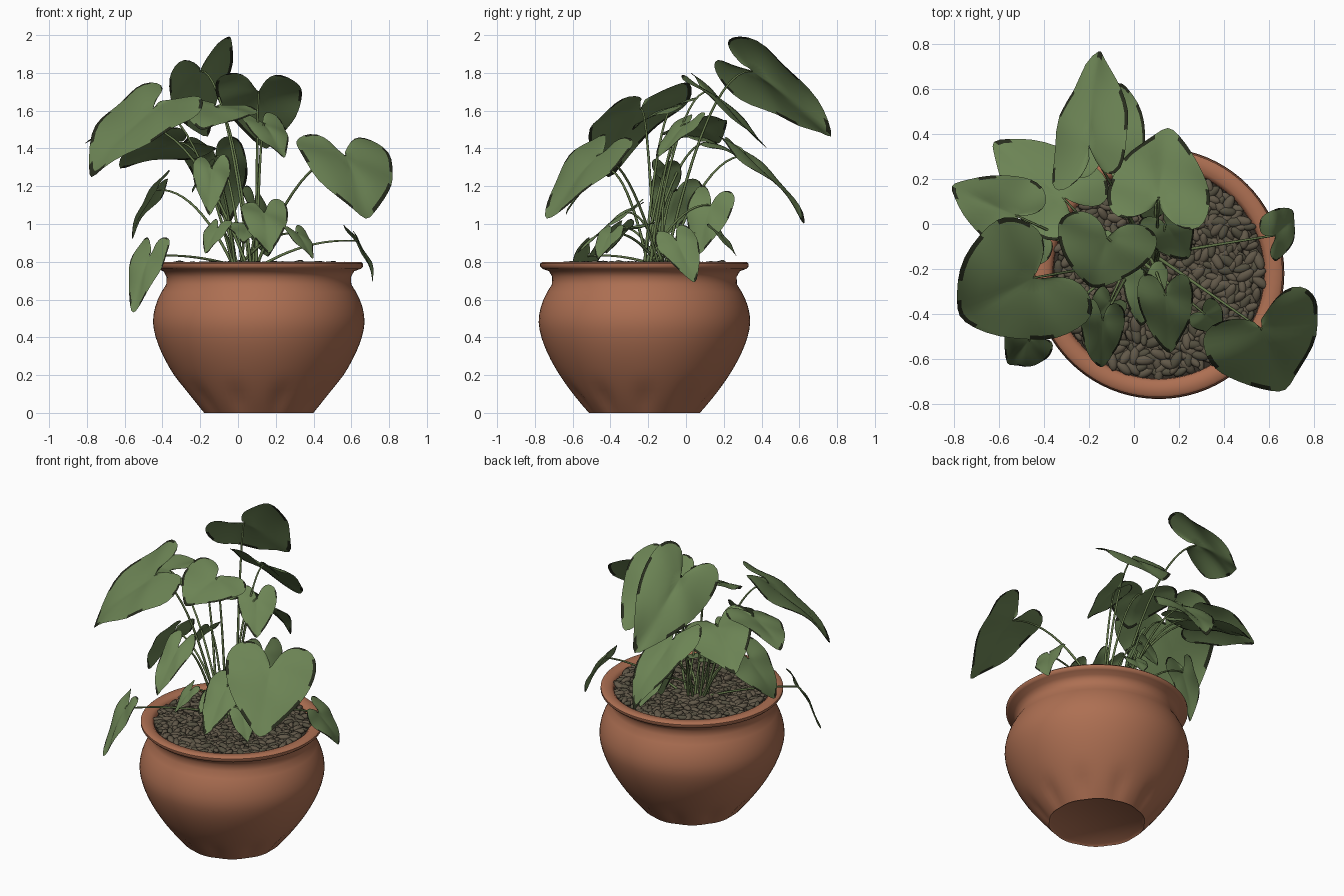
import bpy, bmesh, math, random
from mathutils import Vector, Matrix

random.seed(4)
if "Cube" in bpy.data.objects:
    bpy.data.objects.remove(bpy.data.objects["Cube"])

CX, CY = 0.11, -0.22                      # pot centre
CROWN = Vector((0.04, -0.17, 0.76))       # where the stems rise


def material(name, rgb):
    m = bpy.data.materials.new(name)
    m.use_nodes = True
    m.diffuse_color = (*rgb, 1)
    m.node_tree.nodes["Principled BSDF"].inputs["Base Color"].default_value = (*rgb, 1)
    return m


TERRACOTTA = material("terracotta", (0.42, 0.16, 0.085))
LEAF = material("leaf green", (0.15, 0.23, 0.09))
EDGE = material("leaf edge", (0.02, 0.025, 0.012))
STEM = material("stem green", (0.13, 0.19, 0.07))
STONE = material("brown pebble", (0.12, 0.098, 0.066))
OLIVE = material("olive pebble", (0.09, 0.08, 0.052))
SOIL = material("dark soil", (0.035, 0.028, 0.02))


def finish(name, bm, mats, angle=180):
    me = bpy.data.meshes.new(name)
    bm.to_mesh(me)
    bm.free()
    for m in mats:
        me.materials.append(m)
    ob = bpy.data.objects.new(name, me)
    bpy.context.collection.objects.link(ob)
    bpy.ops.object.select_all(action='DESELECT')
    ob.select_set(True)
    bpy.context.view_layer.objects.active = ob
    bpy.ops.object.shade_smooth_by_angle(angle=math.radians(angle))
    return ob


# Pot: round belly and flared rim, with shallow flutes around the foot
def belly_radius(z):
    if z < 0.48:
        return 0.56 - 0.875 * (0.48 - z) ** 1.62
    return 0.56 - 1.75 * (z - 0.48) ** 2


def build_pot(steps=80):
    rows = 17
    heights = [0.68 * i / rows for i in range(rows + 1)]
    rim = [(0.488, 0.72), (0.505, 0.75), (0.54, 0.763), (0.552, 0.775), (0.552, 0.79),
           (0.54, 0.8), (0.49, 0.797), (0.472, 0.78), (0.465, 0.72)]
    profile = [(0.28, 0.012)] + [(belly_radius(z), z) for z in heights] + rim
    bm = bmesh.new()
    rings = []
    for r, z in profile:
        ring = []
        for i in range(steps):
            a = math.tau * i / steps
            flute = max(0, 1 - abs(z - 0.07) / 0.11) * (0.5 + 0.5 * math.cos(10 * a)) ** 2
            q = r * (1 - 0.05 * flute)
            ring.append(bm.verts.new((CX + q * math.cos(a), CY + q * math.sin(a), z)))
        rings.append(ring)
    for lo, hi in zip(rings, rings[1:]):
        for i in range(steps):
            j = (i + 1) % steps
            bm.faces.new((lo[i], lo[j], hi[j], hi[i]))
    bm.faces.new(rings[0][::-1])
    finish("pot", bm, [TERRACOTTA], 50)


build_pot()

# Soil bed
bm = bmesh.new()
bmesh.ops.create_circle(bm, cap_ends=True, segments=48, radius=0.475,
                        matrix=Matrix.Translation((CX, CY, 0.76)))
finish("soil", bm, [SOIL])

# Pebbles: elongated stones scattered over the soil, some olive
bm = bmesh.new()
COUNT = 650
GOLDEN = math.pi * (3 - math.sqrt(5))
for i in range(COUNT):
    r = 0.455 * math.sqrt((i + 0.5) / COUNT)
    a = i * GOLDEN
    place = Matrix.Translation((CX + r * math.cos(a), CY + r * math.sin(a),
                                0.776 + random.uniform(-0.01, 0.01)))
    turn = Matrix.Rotation(random.uniform(0, math.tau), 4, 'Z')
    tilt = Matrix.Rotation(random.uniform(-0.4, 0.4), 4, 'Y')
    size = random.uniform(0.8, 1.35)
    shape = Matrix.Diagonal((0.036 * size, 0.018 * size, 0.014 * size, 1))
    stone = bmesh.ops.create_icosphere(bm, subdivisions=2, radius=1,
                                       matrix=place @ turn @ tilt @ shape)
    for face in {f for v in stone["verts"] for f in v.link_faces}:
        face.material_index = i % 3 == 0
finish("pebbles", bm, [STONE, OLIVE])

# Half outline of a heart leaf: (across, along), from tip round the lobe
HALF = [(0, 1.03), (0.11, 0.88), (0.26, 0.67), (0.4, 0.43), (0.48, 0.18), (0.51, -0.03),
        (0.48, -0.22), (0.37, -0.34), (0.22, -0.35), (0.1, -0.24), (0.03, -0.1)]


# Leaf: a cupped heart sheet from notch to tip; roll lifts its right-hand side
def build_leaf(name, notch, tip, width, roll=0):
    along = tip - notch
    length = along.length
    along.normalize()
    flat = along.cross(Vector((0, 0, 1))).normalized()
    side = Matrix.Rotation(-math.radians(roll), 3, along) @ flat
    up = side.cross(along)
    wave = random.uniform(0, math.tau)
    bm = bmesh.new()
    centre = bm.verts.new(notch)
    outline = [(-u, v) for u, v in HALF[:0:-1]] + HALF
    rings = []
    for f in (0.33, 0.68, 0.975, 1):
        ring = []
        for u, v in outline:
            u, v = u * f, v * f
            lift = 0.16 * v * (1 - v) + 0.22 * abs(u) - 0.5 * u * u
            lift += 0.045 * f * math.sin(9 * v + 5 * u + wave)
            ring.append(bm.verts.new(notch + side * u * width + along * v * length
                                     + up * lift * length))
        rings.append(ring)
    for i in range(len(outline) - 1):
        bm.faces.new((centre, rings[0][i + 1], rings[0][i]))
        for lo, hi in zip(rings, rings[1:]):
            face = bm.faces.new((lo[i], lo[i + 1], hi[i + 1], hi[i]))
            # Withered dark rim in patches
            face.material_index = hi is rings[-1] and math.sin(2 * i + wave) > 0
    bm.normal_update()
    if sum((f.normal for f in bm.faces), Vector()).dot(up) < 0:
        bmesh.ops.reverse_faces(bm, faces=bm.faces)
    finish(name, bm, [LEAF, EDGE]).modifiers.new("smooth", 'SUBSURF').levels = 1


# Stems: arching tubes gathered in one curve object
stems = bpy.data.curves.new("stems", 'CURVE')
stems.dimensions = '3D'
stems.bevel_depth = 0.007
stems.bevel_resolution = 1
stems.materials.append(STEM)
bpy.context.collection.objects.link(bpy.data.objects.new("stems", stems))


def build_stem(end, steps=12):
    a = random.uniform(0, math.tau)
    start = CROWN + Vector((math.cos(a), math.sin(a), 0)) * 0.06
    bend = start.lerp(end, 0.5)
    bend.z = end.z + 0.02
    spline = stems.splines.new('POLY')
    spline.points.add(steps)
    for i, p in enumerate(spline.points):
        t = i / steps
        p.co = (*start.lerp(bend, t).lerp(bend.lerp(end, t), t), 1)
        p.radius = 1.2 - 0.5 * t


# Grown leaves: notch, tip, width, roll in degrees
LEAVES = {
    "top_leaf": ((-0.2, 0.35, 1.81), (-0.15, 0.77, 1.45), 0.45, 45),
    "back_leaf": ((0.11, 0.12, 1.7), (0.15, 0.42, 1.38), 0.46),
    "lower_back_leaf": ((-0.12, 0.32, 1.36), (-0.05, 0.64, 1), 0.34),
    "rear_right_leaf": ((-0.32, 0.12, 1.43), (-0.63, 0.37, 1.29), 0.42, -18),
    "far_right_leaf": ((-0.53, 0.04, 1.52), (-0.82, 0.17, 1.43), 0.35, 15),
    "big_right_leaf": ((-0.45, -0.24, 1.61), (-0.79, -0.42, 1.25), 0.61, 13),
    "big_left_leaf": ((0.57, -0.47, 1.36), (0.67, -0.73, 1.01), 0.55, 8),
    "middle_leaf": ((-0.12, -0.06, 1.62), (-0.19, -0.29, 1.5), 0.45, 8),
    "small_middle_leaf": ((0.14, 0, 1.53), (0.24, -0.15, 1.34), 0.24),
    "front_leaf": ((0.14, -0.32, 1.06), (0.16, -0.57, 0.83), 0.25),
    "centre_leaf": ((0.05, -0.24, 0.99), (0.03, -0.46, 0.9), 0.2),
    "front_right_leaf": ((-0.14, -0.43, 1.29), (-0.15, -0.64, 1.04), 0.2),
    "left_rim_leaf": ((0.63, -0.05, 0.91), (0.72, 0.05, 0.69), 0.22, -35),
    "low_right_leaf": ((-0.47, -0.52, 0.83), (-0.55, -0.62, 0.52), 0.23),
    "mid_right_leaf": ((-0.43, -0.05, 1.18), (-0.57, -0.14, 0.92), 0.28, -40),
    "inner_back_leaf": ((0.1, 0.13, 1.1), (0.13, 0.06, 0.83), 0.26, 42),
}
for name, (notch, tip, *size) in LEAVES.items():
    build_leaf(name, Vector(notch), Vector(tip), *size)
    build_stem(Vector(notch))

# Young leaves: small ones leaning out from the crown; heading, reach, height
for i, (heading, reach, height) in enumerate([(-40, 0.36, 0.95), (75, 0.35, 0.96),
                                              (-130, 0.23, 0.98), (160, 0.2, 1.3)]):
    a = math.radians(heading)
    out = Vector((math.cos(a), math.sin(a), 0))
    notch = Vector((CROWN.x, CROWN.y, height)) + out * reach
    build_leaf(f"young_leaf_{i + 1}", notch, notch + out * 0.1 - Vector((0, 0, 0.14)), 0.16)
    build_stem(notch)
